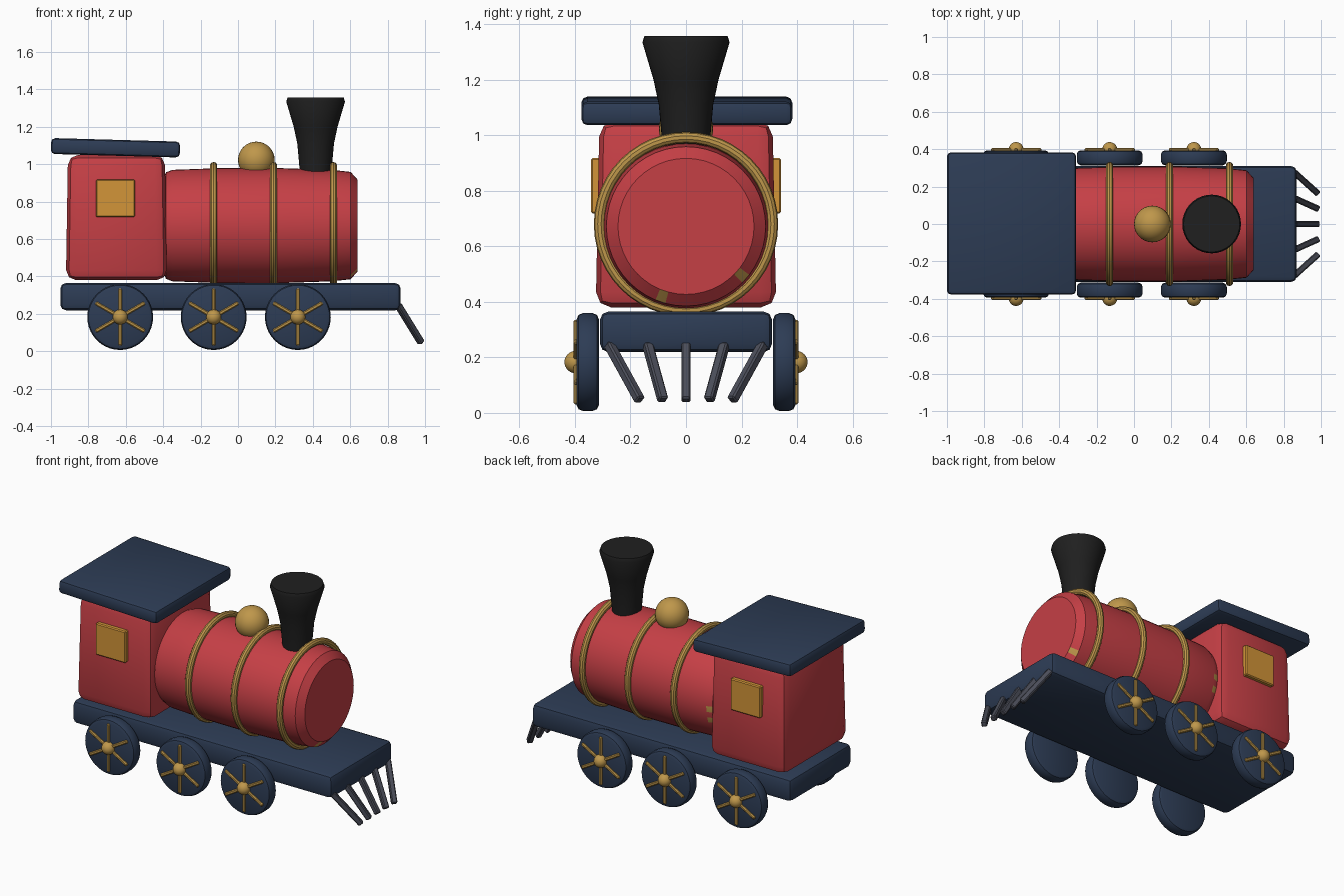
import bpy, bmesh
from math import sin, cos, pi, radians, degrees, atan2
from mathutils import Vector, Matrix

if "Cube" in bpy.data.objects:
    bpy.data.objects.remove(bpy.data.objects["Cube"])


def material(name, *rgb):
    m = bpy.data.materials.new(name)
    m.use_nodes = True
    m.diffuse_color = (*rgb, 1)
    bsdf = next(n for n in m.node_tree.nodes if n.type == "BSDF_PRINCIPLED")
    bsdf.inputs["Base Color"].default_value = (*rgb, 1)
    return m


red = material("red paint", 0.56, 0.05, 0.06)
navy = material("navy paint", 0.026, 0.045, 0.09)
brass = material("brass", 0.52, 0.31, 0.07)
amber = material("amber window", 0.65, 0.3, 0.04)
black = material("black iron", 0.014, 0.014, 0.014)
steel = material("grey steel", 0.07, 0.075, 0.1)
parts = []


def finish(name, bm, mat, matrix=Matrix()):
    bmesh.ops.recalc_face_normals(bm, faces=bm.faces)
    mesh = bpy.data.meshes.new(name)
    bm.to_mesh(mesh)
    bm.free()
    ob = bpy.data.objects.new(name, mesh)
    ob.matrix_world = matrix
    mesh.materials.append(mat)
    bpy.context.collection.objects.link(ob)
    parts.append(ob)
    return ob


def box(name, mat, centre, size, bevel=0.0, segments=2, rot=Matrix(), taper=1.0):
    bm = bmesh.new()
    bmesh.ops.create_cube(bm, size=1)
    for v in bm.verts:
        v.co = v.co * Vector(size)
        if v.co.z > 0:
            v.co.x *= taper
            v.co.y *= taper
    if bevel:
        bmesh.ops.bevel(bm, geom=bm.edges[:], offset=bevel, segments=segments,
                        profile=0.5, affect="EDGES")
    return finish(name, bm, mat, Matrix.Translation(centre) @ rot)


def lathe(name, mat, profile, centre, axis="Z", n=40):
    """Turn (radius, height) pairs around the axis and cap both ends."""
    bm = bmesh.new()
    rings = []
    for r, h in profile:
        ring = []
        for i in range(n):
            a, b = r * cos(2 * pi * i / n), r * sin(2 * pi * i / n)
            ring.append(bm.verts.new({"X": (h, a, b), "Y": (a, h, b), "Z": (a, b, h)}[axis]))
        rings.append(ring)
    for low, high in zip(rings, rings[1:]):
        for i in range(n):
            j = (i + 1) % n
            bm.faces.new((low[i], low[j], high[j], high[i]))
    bm.faces.new(rings[0])
    bm.faces.new(rings[-1])
    return finish(name, bm, mat, Matrix.Translation(centre))


def ball(name, mat, centre, radius):
    bm = bmesh.new()
    bmesh.ops.create_uvsphere(bm, u_segments=28, v_segments=16, radius=radius)
    return finish(name, bm, mat, Matrix.Translation(centre))


def bar(name, mat, start, end, width, bevel):
    a, b = Vector(start), Vector(end)
    turn = (b - a).to_track_quat("Z", "Y").to_matrix().to_4x4()
    return box(name, mat, (a + b) / 2, (width, width, (b - a).length), bevel, 1, turn)


# Chassis, cab and slightly tilted roof
box("chassis", navy, (-0.04, 0, 0.292), (1.82, 0.62, 0.146), 0.03)
box("cab", red, (-0.65, 0, 0.715), (0.54, 0.65, 0.67), 0.055, 2, taper=0.96)
box("roof", navy, (-0.655, 0.003, 1.088), (0.69, 0.76, 0.085), 0.022, 2,
    Matrix.Rotation(radians(1.6), 4, "Y"))

# Boiler with chamfered ends and a few brass rivet patches on the chamfers
boiler = lathe("boiler", red, [(0.25, -0.40), (0.285, -0.385), (0.298, -0.35), (0.307, -0.1),
                               (0.308, 0.2), (0.298, 0.5), (0.287, 0.602), (0.245, 0.64)],
               (0, 0, 0.672), "X", 48)
boiler.data.materials.append(brass)
for face in boiler.data.polygons:
    c = face.center
    angle = degrees(atan2(c.z, c.y))
    front = 0.605 < c.x < 0.635 and min(abs(angle + 107), abs(angle + 43)) < 3.75
    rear = -0.385 < c.x < -0.355 and min(abs(angle + 4), abs(angle + 19)) < 3.75
    if front or rear:
        face.material_index = 1

# Brass bands around the boiler
for i, x in enumerate((-0.13, 0.19, 0.51)):
    bpy.ops.mesh.primitive_torus_add(major_radius=0.312, minor_radius=0.02, major_segments=48,
                                     minor_segments=10, location=(x, 0, 0.68),
                                     rotation=(0, pi / 2, 0))
    band = bpy.context.object
    band.name = f"boiler_band_{i + 1}"
    band.data.materials.append(brass)
    parts.append(band)

# Steam dome and flared chimney
ball("steam_dome", brass, (0.098, 0, 1.023), 0.098)
lathe("chimney", black, [(0.08, 0.9), (0.088, 1.0), (0.098, 1.11), (0.117, 1.2),
                         (0.157, 1.335), (0.15, 1.357)], (0.415, 0, 0), "Z", 36)

# Windows and wheels on both sides
for side, s in (("right", -1), ("left", 1)):
    box(f"{side}_window", amber, (-0.655, s * 0.325, 0.818), (0.21, 0.035, 0.2), 0.006, 1)
    for i, x in enumerate((-0.63, -0.13, 0.32)):
        tag = f"{side}_wheel_{i + 1}"
        hub = Vector((x, s * 0.395, 0.183))
        lathe(tag, navy, [(0.155, -0.04), (0.17, -0.033), (0.176, -0.018), (0.176, 0.018),
                          (0.17, 0.033), (0.155, 0.04)], (x, s * 0.354, 0.183), "Y")
        ball(f"{tag}_hub", brass, hub + Vector((0, s * 0.003, 0)), 0.04)
        for k in range(3):
            a = pi / 2 + k * pi / 3
            reach = Vector((cos(a), 0, sin(a))) * 0.152
            bar(f"{tag}_spoke_{k + 1}", brass, hub - reach, hub + reach, 0.02, 0.005)

# Fan of guard bars at the nose
for i in range(-2, 3):
    bar(f"guard_bar_{i + 3}", steel, (0.855, i * 0.139, 0.248), (0.98, i * 0.083, 0.045),
        0.034, 0.006)

# Smooth shading with crisp edges
bpy.ops.object.select_all(action="DESELECT")
for ob in parts:
    ob.select_set(True)
bpy.context.view_layer.objects.active = parts[0]
bpy.ops.object.shade_smooth_by_angle(angle=radians(35))
